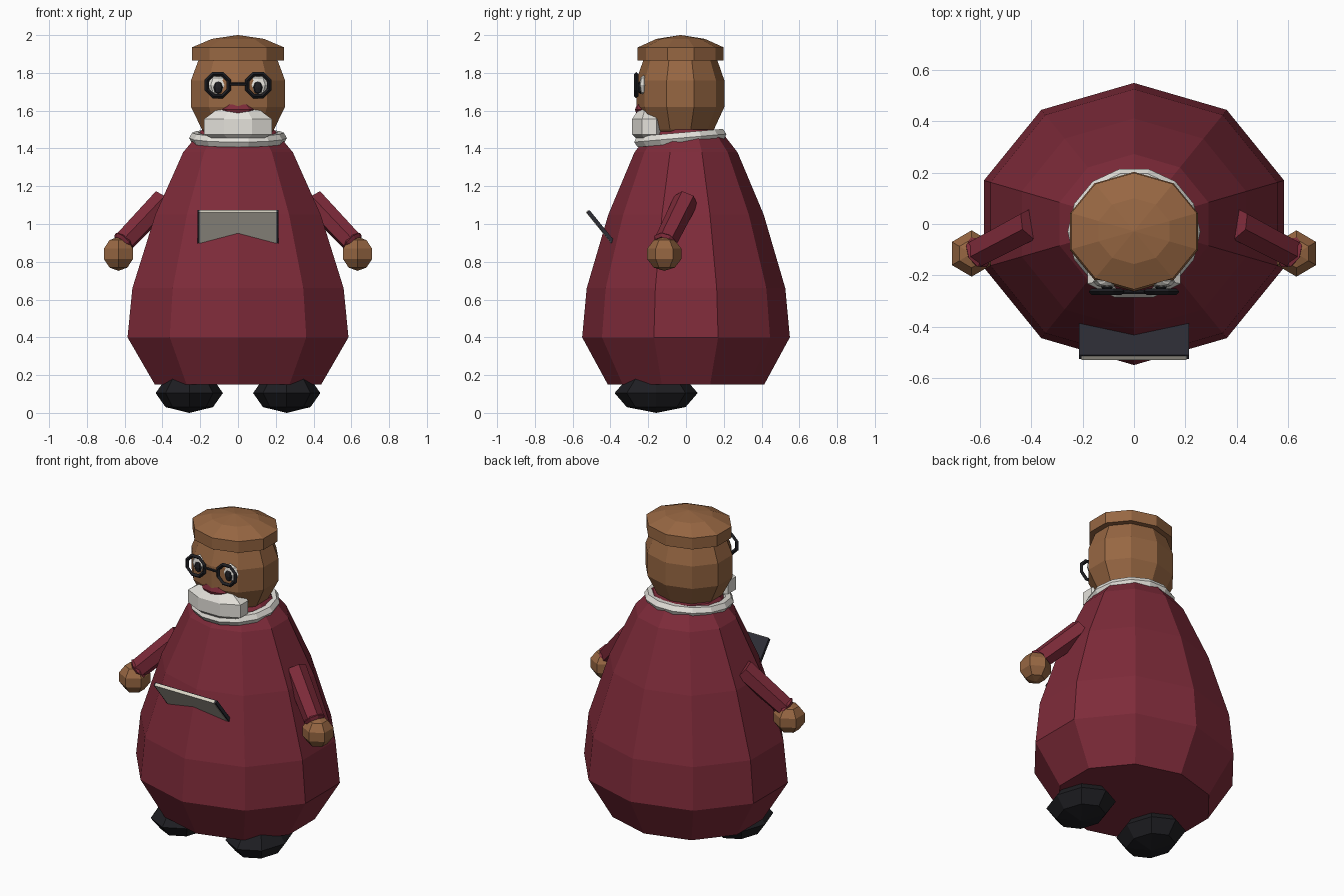
import bpy, bmesh
from math import sin, cos, pi, radians
from mathutils import Vector

if "Cube" in bpy.data.objects:
    bpy.data.objects.remove(bpy.data.objects["Cube"])


def mat(name, rgb):
    m = bpy.data.materials.new(name)
    m.diffuse_color = (*rgb, 1)
    m.use_nodes = True
    m.node_tree.nodes["Principled BSDF"].inputs["Base Color"].default_value = m.diffuse_color
    return m


WINE = mat("wine", (0.21, 0.024, 0.042))
BROWN = mat("brown", (0.31, 0.135, 0.055))
BLACK = mat("black", (0.013, 0.013, 0.016))
WHITE = mat("white", (0.78, 0.76, 0.71))
PAPER = mat("paper", (0.68, 0.65, 0.55))
COVER = mat("cover", (0.026, 0.026, 0.036))


def finish(name, material):
    o = bpy.context.object
    o.name = name
    o.data.materials.append(material)
    return o


def lathe(name, rings, material, centre=(0, 0), ry=1.0, sides=10, phase=-pi / 2):
    """Faceted solid from (z, radius) rings, squashed by ry in depth."""
    bm = bmesh.new()
    loops = []
    for z, r in rings:
        angles = [phase + 2 * pi * i / sides for i in range(sides)]
        loops.append([bm.verts.new((centre[0] + r * cos(a), centre[1] + r * ry * sin(a), z))
                      for a in angles])
    for a, b in zip(loops, loops[1:]):
        for i in range(sides):
            j = (i + 1) % sides
            bm.faces.new((a[i], a[j], b[j], b[i]))
    bm.faces.new(loops[0][::-1])
    bm.faces.new(loops[-1])
    me = bpy.data.meshes.new(name)
    bm.to_mesh(me)
    bm.free()
    o = bpy.data.objects.new(name, me)
    bpy.context.collection.objects.link(o)
    me.materials.append(material)
    return o


def ball(name, loc, size, material, seg=8, rings=4, rot=(0, 0, 0)):
    bpy.ops.mesh.primitive_uv_sphere_add(segments=seg, ring_count=rings, radius=1, location=loc, rotation=rot)
    bpy.context.object.scale = size
    return finish(name, material)


def rod(name, a, b, r1, r2, material, sides=6):
    a, b = Vector(a), Vector(b)
    d = b - a
    bpy.ops.mesh.primitive_cone_add(vertices=sides, radius1=r1, radius2=r2, depth=d.length,
                                    location=(a + b) / 2,
                                    rotation=d.to_track_quat('Z', 'Y').to_euler())
    return finish(name, material)


def ring(name, loc, major, minor, material, rot=(0, 0, 0), seg=8, sides=4):
    bpy.ops.mesh.primitive_torus_add(major_segments=seg, minor_segments=sides, major_radius=major,
                                     minor_radius=minor, location=loc, rotation=rot)
    return finish(name, material)


def box(name, loc, size, rot, material):
    bpy.ops.mesh.primitive_cube_add(size=1, location=loc, rotation=rot)
    bpy.context.object.scale = size
    return finish(name, material)


# Robe
lathe("robe", [(0.15, 0.463), (0.40, 0.615), (0.66, 0.588), (1.05, 0.46), (1.38, 0.305), (1.50, 0.20)],
      WINE, ry=0.894)

# Head and cap
lathe("head", [(1.46, 0.16), (1.50, 0.20), (1.62, 0.262), (1.76, 0.262), (1.88, 0.215)],
      BROWN, centre=(0, -0.03), ry=0.89)
lathe("cap", [(1.865, 0.257), (1.935, 0.257), (1.98, 0.145), (2.0, 0.004)],
      BROWN, centre=(0, -0.028), ry=0.885)

# Tilted white collar
collar = ring("collar", (0, -0.03, 1.455), 0.226, 0.033, WHITE, rot=(radians(5), 0, 0), seg=14, sides=6)
collar.scale = (1, 0.97, 1)

# Beard and nose
lathe("beard", [(1.445, 0.13), (1.475, 0.196), (1.555, 0.196), (1.61, 0.115)], WHITE,
      centre=(0, -0.195), ry=0.5, sides=8, phase=pi / 8)
ball("nose", (0, -0.235, 1.605), (0.085, 0.035, 0.04), WINE)

# Glasses bridge
rod("glasses_bridge", (-0.045, -0.265, 1.74), (0.045, -0.265, 1.74), 0.008, 0.008, BLACK)

for s, side in ((-1, "left"), (1, "right")):
    # Eyes and lens frames
    ball(side + "_eye", (s * 0.105, -0.223, 1.735), (0.055, 0.026, 0.055), WHITE)
    ball(side + "_pupil", (s * 0.105, -0.243, 1.722), (0.025, 0.014, 0.034), BLACK)
    ring(side + "_frame", (s * 0.107, -0.264, 1.735), 0.063, 0.012, BLACK, rot=(pi / 2, pi / 8, 0))
    # Arm, cuff and hand
    shoulder, wrist = (s * 0.395, 0.0, 1.125), (s * 0.605, -0.11, 0.905)
    rod(side + "_sleeve", shoulder, wrist, 0.066, 0.06, WINE)
    d = Vector(wrist) - Vector(shoulder)
    ring(side + "_cuff", wrist, 0.05, 0.016, WINE, rot=d.to_track_quat('Z', 'Y').to_euler())
    ball(side + "_hand", (s * 0.633, -0.115, 0.842), (0.093, 0.095, 0.09), BROWN, seg=6, rings=5)
    # Shoe
    ball(side + "_shoe", (s * 0.258, -0.158, 0.105), (0.178, 0.22, 0.105), BLACK)

# Book leaning out from the belly
tilt = radians(39)
box("book_cover", (0, -0.446, 0.978), (0.43, 0.02, 0.23), (tilt, 0, 0), COVER)
box("book_pages", (0, -0.449, 0.976), (0.41, 0.018, 0.236), (tilt, 0, 0), PAPER)
